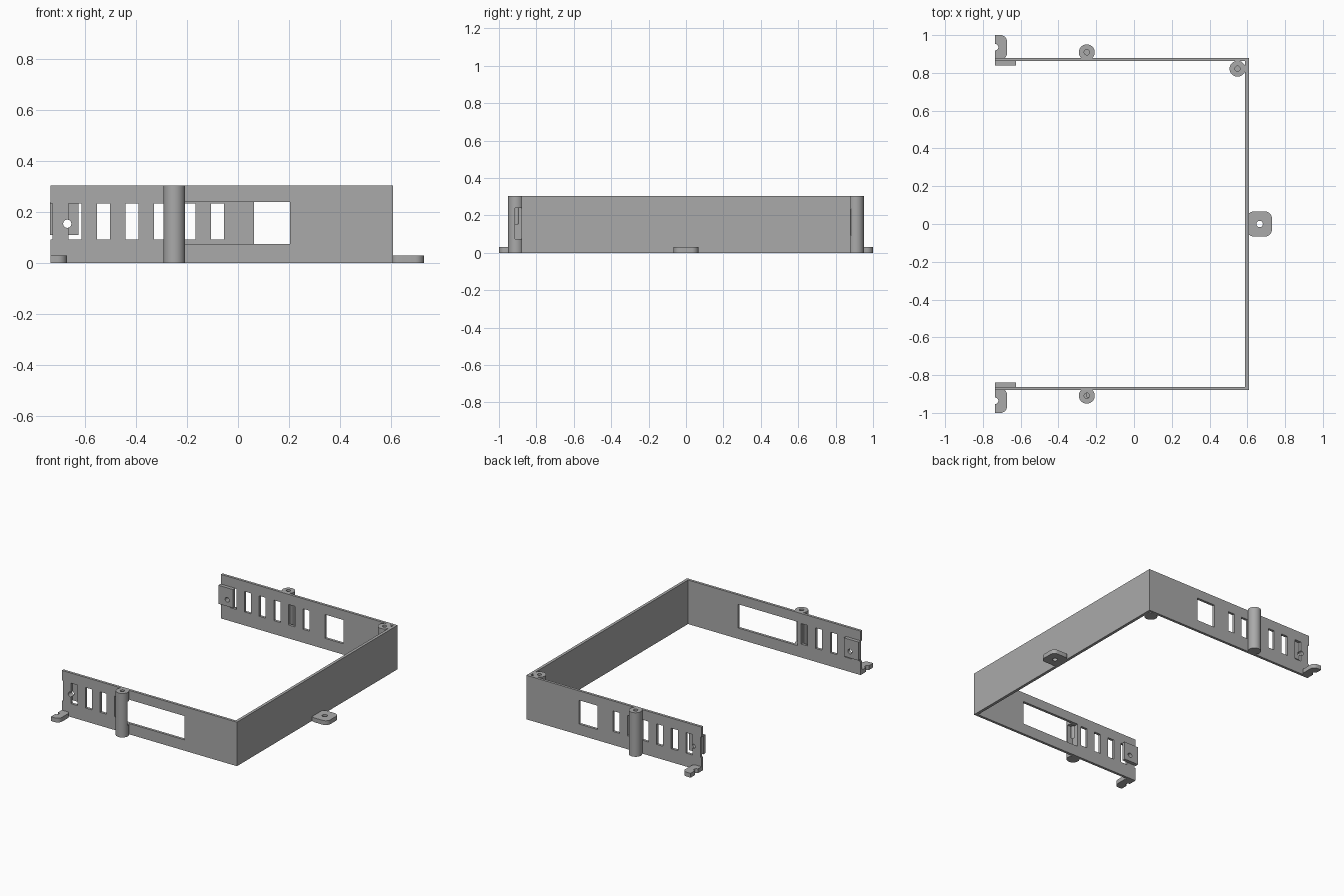
import bpy, bmesh, math
from mathutils import Matrix

cube = bpy.data.objects.get("Cube")
if cube:
    bpy.data.objects.remove(cube, do_unlink=True)

grey = bpy.data.materials.new("plain grey")
grey.use_nodes = True
grey.diffuse_color = (0.4, 0.4, 0.4, 1)
grey.node_tree.nodes["Principled BSDF"].inputs["Base Color"].default_value = (0.4, 0.4, 0.4, 1)

LEFT, RIGHT, HEIGHT = -0.735, 0.608, 0.305
OUT, THICK = 0.88, 0.018
INNER = OUT - THICK
POST_R = 0.042


def finish(name, bm):
    mesh = bpy.data.meshes.new(name)
    bmesh.ops.recalc_face_normals(bm, faces=bm.faces)
    bm.to_mesh(mesh)
    bm.free()
    ob = bpy.data.objects.new(name, mesh)
    bpy.context.collection.objects.link(ob)
    mesh.materials.append(grey)
    return ob


def box(name, x, y, z, corner=0):
    """Box from (low, high) ranges, optionally with rounded upright edges."""
    bm = bmesh.new()
    size = [abs(r[1] - r[0]) for r in (x, y, z)]
    mid = [(r[0] + r[1]) / 2 for r in (x, y, z)]
    bmesh.ops.create_cube(bm, size=1, matrix=Matrix.Translation(mid) @ Matrix.Diagonal((*size, 1)))
    if corner:
        upright = [e for e in bm.edges if abs(e.verts[0].co.z - e.verts[1].co.z) > 0.001]
        bmesh.ops.bevel(bm, geom=upright, offset=corner, segments=8, profile=0.5, affect='EDGES')
    return finish(name, bm)


def cylinder(name, centre, radius, depth, along_y=False):
    bm = bmesh.new()
    turn = Matrix.Rotation(math.pi / 2 if along_y else 0, 4, 'X')
    bmesh.ops.create_cone(bm, cap_ends=True, segments=40, radius1=radius, radius2=radius,
                          depth=depth, matrix=Matrix.Translation(centre) @ turn)
    return finish(name, bm)


def cut(target, *cutters):
    """Subtract each cutter from the target, then discard it."""
    bpy.context.view_layer.objects.active = target
    for c in cutters:
        mod = target.modifiers.new("cut", 'BOOLEAN')
        mod.operation, mod.solver, mod.object = 'DIFFERENCE', 'EXACT', c
        bpy.ops.object.modifier_apply(modifier=mod.name)
        bpy.data.objects.remove(c, do_unlink=True)
    return target


def smooth(ob):
    bpy.ops.object.select_all(action='DESELECT')
    ob.select_set(True)
    bpy.context.view_layer.objects.active = ob
    bpy.ops.object.shade_smooth_by_angle(angle=math.radians(30))


def post(name, x, y):
    ob = cylinder(name, (x, y, HEIGHT / 2), POST_R, HEIGHT)
    return cut(ob, cylinder("bore", (x, y, HEIGHT), 0.014, 0.3))


def openings(side, slots, window, reach):
    """Fresh cutters for the slots and window of one side wall."""
    near = side * (INNER - 0.03)
    made = [box("slot", (-0.64 + i * 0.112 - 0.025, -0.64 + i * 0.112 + 0.025),
                (near, side * (OUT + 0.005)), (0.093, 0.235)) for i in slots]
    made.append(box("window", window, (near, side * reach), (0.075, 0.24)))
    return made


# End wall
box("end_wall", (RIGHT - 0.02, RIGHT), (-OUT, OUT), (0, HEIGHT))

# Side walls with their posts, pads and feet
for label, side, slots, window, reach in (
        ("front", -1, range(-1, 4), (-0.25, 0.205), 0.915),
        ("back", 1, range(-1, 6), (0.062, 0.205), 0.885)):
    wall = box(label + "_wall", (LEFT, RIGHT - 0.01), (side * INNER, side * OUT), (0, HEIGHT))
    cut(wall, *openings(side, slots, window, reach),
        cylinder("hole", (-0.67, side * OUT, 0.155), 0.016, 0.2, True))

    side_post = post(label + "_post", -0.25, side * 0.909)
    cut(side_post, *openings(side, slots, window, reach))
    smooth(side_post)

    pad = box(label + "_inner_pad", (LEFT - 0.002, -0.625),
              (side * (INNER - 0.024), side * INNER), (0.11, 0.238))
    smooth(cut(pad, cylinder("hole", (-0.67, side * INNER, 0.155), 0.016, 0.2, True)))

    foot = box(label + "_foot", (-0.80, -0.672), (side * 0.87, side), (0, 0.03), 0.035)
    smooth(cut(foot, cylinder("hole", (LEFT, side * 0.936, 0), 0.017, 0.2),
               box("trim", (-0.9, LEFT), (side * 0.8, side * 1.1), (-0.1, 0.1))))

# Corner post inside the frame
smooth(post("corner_post", 0.548, 0.822))

# Mounting tab on the end wall
tab = box("end_tab", (0.598, 0.73), (-0.066, 0.066), (0, 0.03), 0.035)
smooth(cut(tab, cylinder("hole", (0.665, 0, 0), 0.017, 0.2),
           box("trim", (0.5, RIGHT - 0.01), (-0.2, 0.2), (-0.1, 0.1))))
